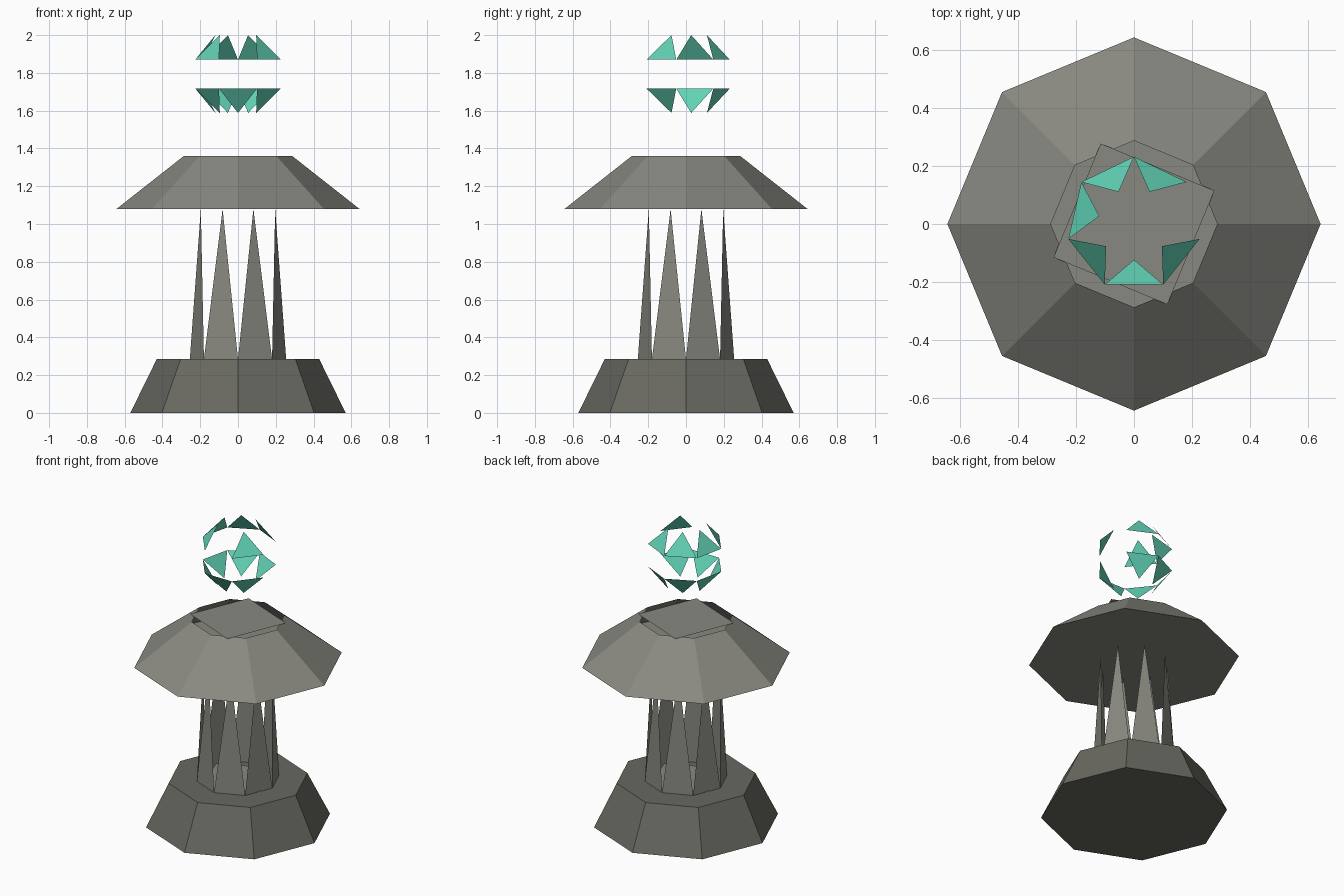
import bpy, bmesh
from math import sin, cos, pi, radians

if "Cube" in bpy.data.objects:
    bpy.data.objects.remove(bpy.data.objects["Cube"])


def material(name, rgb):
    m = bpy.data.materials.new(name)
    m.diffuse_color = (*rgb, 1)
    m.use_nodes = True
    m.node_tree.nodes["Principled BSDF"].inputs["Base Color"].default_value = m.diffuse_color
    return m


STONE = material("stone", (0.25, 0.25, 0.22))
DARK_STONE = material("dark_stone", (0.14, 0.14, 0.12))
CRYSTAL = material("crystal", (0.12, 0.64, 0.46))


def polar(r, a, z):
    return (r * cos(a), r * sin(a), z)


def make(name, bm, mat):
    me = bpy.data.meshes.new(name)
    bm.to_mesh(me)
    bm.free()
    me.materials.append(mat)
    ob = bpy.data.objects.new(name, me)
    bpy.context.collection.objects.link(ob)
    return ob


def frustum(name, r0, z0, r1, z1, mat, top=True, n=8):
    bm = bmesh.new()
    rings = [[bm.verts.new(polar(r, 2 * pi * i / n, z)) for i in range(n)]
             for r, z in ((r0, z0), (r1, z1))]
    for i in range(n):
        j = (i + 1) % n
        bm.faces.new((rings[0][i], rings[0][j], rings[1][j], rings[1][i]))
    bm.faces.new(rings[0][::-1])
    if top:
        bm.faces.new(rings[1])
    return make(name, bm, mat)


def triangle_ring(name, n, start, r0, z0, r1, z1, mat, skip=()):
    """Ring of separate triangles: base edge on r0/z0, tip on r1/z1."""
    bm = bmesh.new()
    step = 2 * pi / n
    for i in range(n):
        if i in skip:
            continue
        a = start + i * step
        vs = [bm.verts.new(p) for p in (polar(r0, a, z0), polar(r0, a + step, z0),
                                        polar(r1, a + step / 2, z1))]
        bm.faces.new(vs if z1 > z0 else vs[::-1])
    return make(name, bm, mat)


def square_tile(name, r, angle, z):
    bm = bmesh.new()
    bm.faces.new([bm.verts.new(polar(r, angle + i * pi / 2, z)) for i in range(4)])
    return make(name, bm, STONE)


# Pedestal and the floor tile beneath the pillars
frustum("base", 0.57, 0, 0.43, 0.285, DARK_STONE)
square_tile("floor_tile", 0.25, radians(67.5), 0.289)

# Eight thin triangular pillars
triangle_ring("pillars", 8, 0, 0.255, 0.285, 0.213, 1.08, STONE)

# Roof, open on top, partly covered by a square tile
frustum("roof", 0.643, 1.08, 0.287, 1.36, STONE, top=False)
square_tile("roof_tile", 0.30, radians(22.5), 1.36)

# Floating crystal shards, seven to a ring with a few missing
triangle_ring("upper_shards", 7, pi / 2, 0.232, 1.87, 0.123, 2.0, CRYSTAL, skip=(3, 5))
triangle_ring("lower_shards", 7, pi / 2, 0.232, 1.717, 0.123, 1.588, CRYSTAL, skip=(5,))
